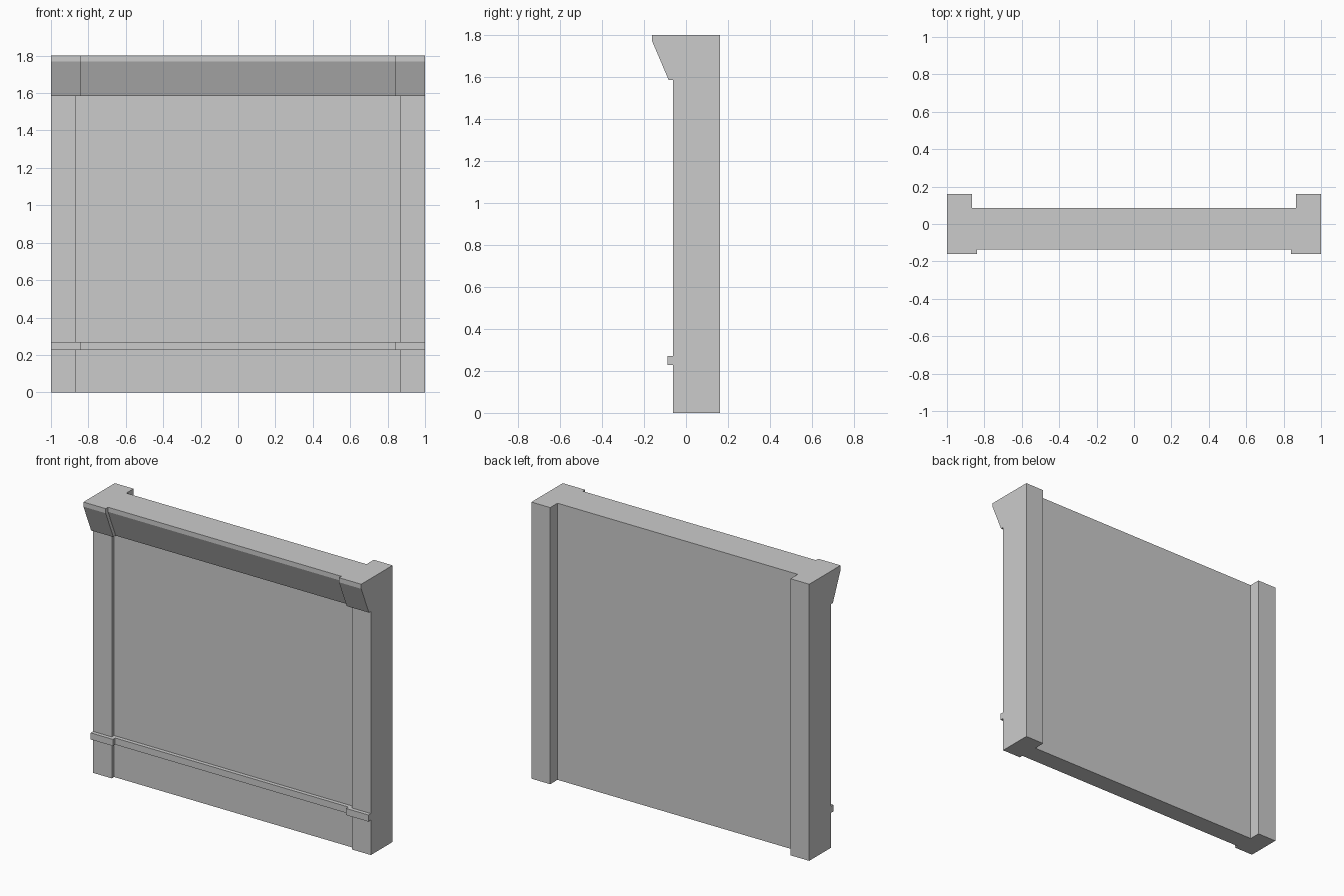
import bpy

if "Cube" in bpy.data.objects:
    bpy.data.objects.remove(bpy.data.objects["Cube"])

PIER_IN = 0.865      # inner edge of the piers
TRIM_IN = 0.84       # inner edge of the projecting trim on the piers
PIER_Y, PANEL_Y = -0.062, -0.038   # front planes


def prism(name, profile, x0, x1):
    """Extrude a (y, z) profile along x."""
    n = len(profile)
    verts = [(x, y, z) for x in (x0, x1) for y, z in profile]
    faces = [tuple(range(n))[::-1], tuple(range(n, 2 * n))]
    faces += [(i, (i + 1) % n, n + (i + 1) % n, n + i) for i in range(n)]
    mesh = bpy.data.meshes.new(name)
    mesh.from_pydata(verts, [], faces)
    mesh.update()
    import bmesh
    bm = bmesh.new()
    bm.from_mesh(mesh)
    bmesh.ops.recalc_face_normals(bm, faces=bm.faces)
    bm.to_mesh(mesh)
    bm.free()
    obj = bpy.data.objects.new(name, mesh)
    bpy.context.collection.objects.link(obj)
    return obj


def rect(y0, y1, z0, z1):
    return [(y0, z0), (y1, z0), (y1, z1), (y0, z1)]


def cornice(y):
    """Sloped cornice profile in front of the plane y."""
    return [(y, 1.585), (y - 0.02, 1.585), (y - 0.099, 1.77),
            (y - 0.099, 1.8), (y, 1.8)]


def band(y):
    return rect(y - 0.025, y, 0.227, 0.27)


# Recessed centre: wall panel, cornice and skirting band
prism("wall_panel", rect(PANEL_Y, 0.086, 0, 1.8), -PIER_IN, PIER_IN)
prism("panel_cornice", cornice(PANEL_Y), -PIER_IN, PIER_IN)
prism("panel_band", band(PANEL_Y), -PIER_IN, PIER_IN)

# End piers with their own cornice and band
for side, s in (("left", -1), ("right", 1)):
    for part, profile, inner in (
            ("pier", rect(PIER_Y, 0.161, 0, 1.8), PIER_IN),
            ("pier_cornice", cornice(PIER_Y), TRIM_IN),
            ("pier_band", band(PIER_Y), TRIM_IN)):
        prism(f"{side}_{part}", profile, *sorted((s * inner, s * 1.0)))
